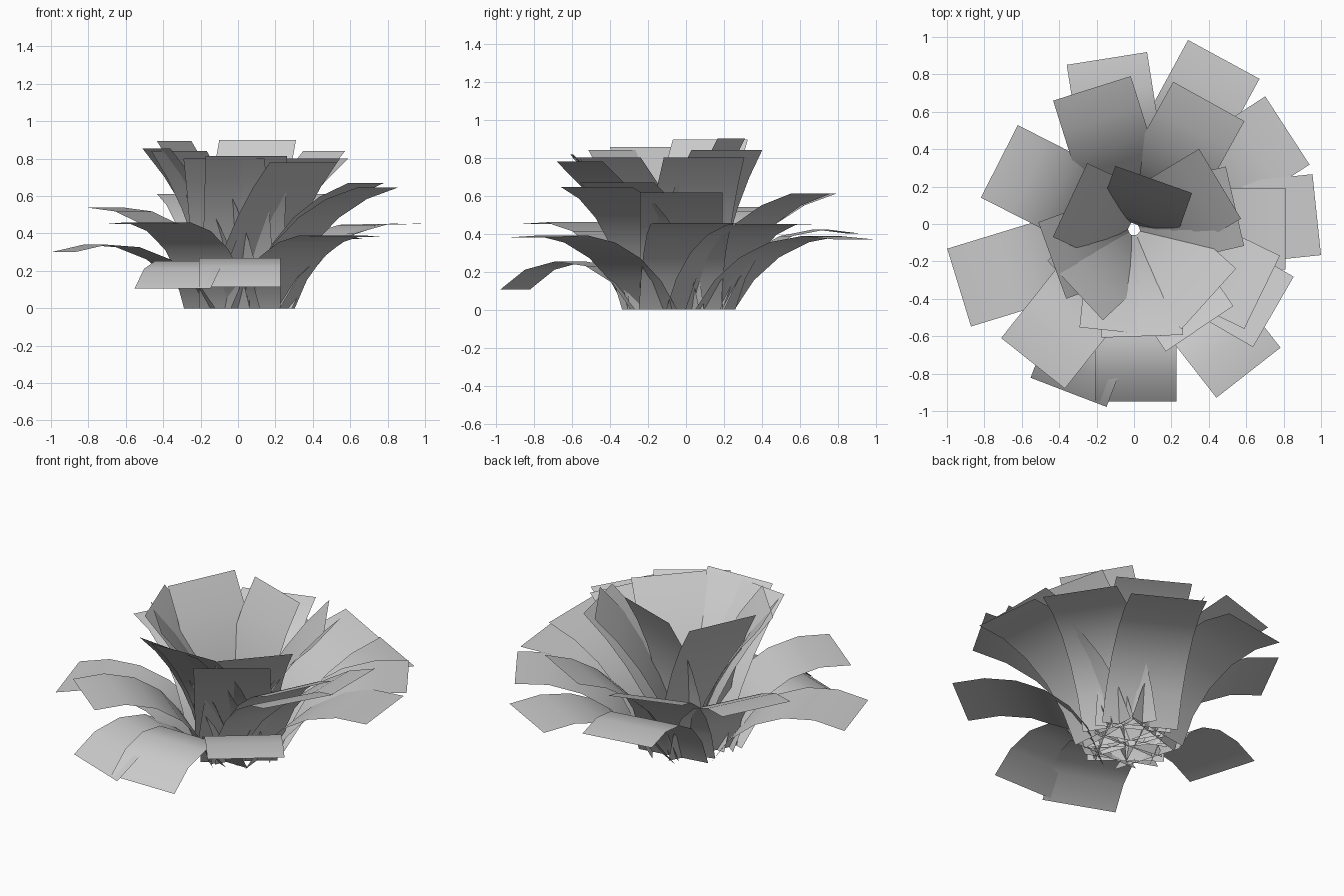
import bpy, bmesh, math
from mathutils import Vector

if "Cube" in bpy.data.objects:
    bpy.data.objects.remove(bpy.data.objects["Cube"])

CENTRE = Vector((0.0, -0.03))
WIDTH = 0.435
SEGS = 5

# each leaf: tip centre x, y, tip height, heading in degrees
OUTER = [(-.145, .885, .40, 99), (.48, .88, .37, 61.5), (.82, .50, .45, 33),
         (.977, .05, .455, 6), (-.935, -.34, .30, 197), (-.54, -.745, .45, 231.5),
         (-.35, -.90, .105, 249), (.01, -.95, .115, 270), (.612, -.795, .38, 308)]
MIDDLE = [(-.225, .725, .61, 107.5), (.40, .655, .61, 61), (-.72, .335, .54, 153),
          (.81, -.025, .615, 0), (.745, -.47, .645, 330), (.685, -.365, .67, 334)]
INNER = [(.105, .238, .90, 70.5), (-.342, .128, .895, 155), (.46, .215, .84, 31),
         (.54, .095, .80, 13), (-.437, -.195, .855, 200), (-.315, -.355, .84, 223),
         (-.075, -.575, .80, 264), (.045, -.60, .815, 272), (.35, -.56, .78, 304),
         (.40, -.40, .80, 318)]


def arc_half_angle(ratio):
    # solve sin(p)/p = ratio by bisection
    lo, hi = 0.01, 3.0
    for _ in range(40):
        mid = (lo + hi) / 2
        if math.sin(mid) / mid > ratio:
            lo = mid
        else:
            hi = mid
    return lo


def leaf(name, x, y, z, heading, base_r, length, slack):
    a = math.radians(heading)
    d = Vector((math.cos(a), math.sin(a)))
    side = Vector((-d.y, d.x)) * WIDTH / 2
    tip = Vector((x, y))
    reach = (tip - CENTRE).dot(d) - base_r
    base = tip - d * reach
    # bent strip: a circular arc from the ground to the tip
    chord = math.hypot(reach, z)
    phi = arc_half_angle(chord / max(length, chord * slack))
    theta = math.atan2(z, reach)
    radius = chord / (2 * math.sin(phi))
    bm = bmesh.new()
    prev = None
    for i in range(SEGS + 1):
        t = 2 * phi * i / SEGS
        c = 2 * radius * math.sin(t / 2)
        ang = theta + phi - t / 2
        p = base + d * (c * math.cos(ang))
        h = max(0.0, c * math.sin(ang))
        row = [bm.verts.new((*(p - side), h)), bm.verts.new((*(p + side), h))]
        if prev:
            f = bm.faces.new((prev[0], row[0], row[1], prev[1]))
            f.smooth = True
        prev = row
    me = bpy.data.meshes.new(name)
    bm.to_mesh(me)
    bm.free()
    bpy.context.collection.objects.link(bpy.data.objects.new(name, me))


# drooping outer leaves, spreading middle leaves, upright inner leaves
for i, l in enumerate(OUTER):
    leaf(f"outer_leaf_{i + 1}", *l, 0.20, 0.92 if l[2] > .2 else 0.88, 1.07)
for i, l in enumerate(MIDDLE):
    leaf(f"middle_leaf_{i + 1}", *l, 0.16, 0.92, 1.05)
for i, l in enumerate(INNER):
    leaf(f"inner_leaf_{i + 1}", *l, 0.03, 0.90, 1.012)
